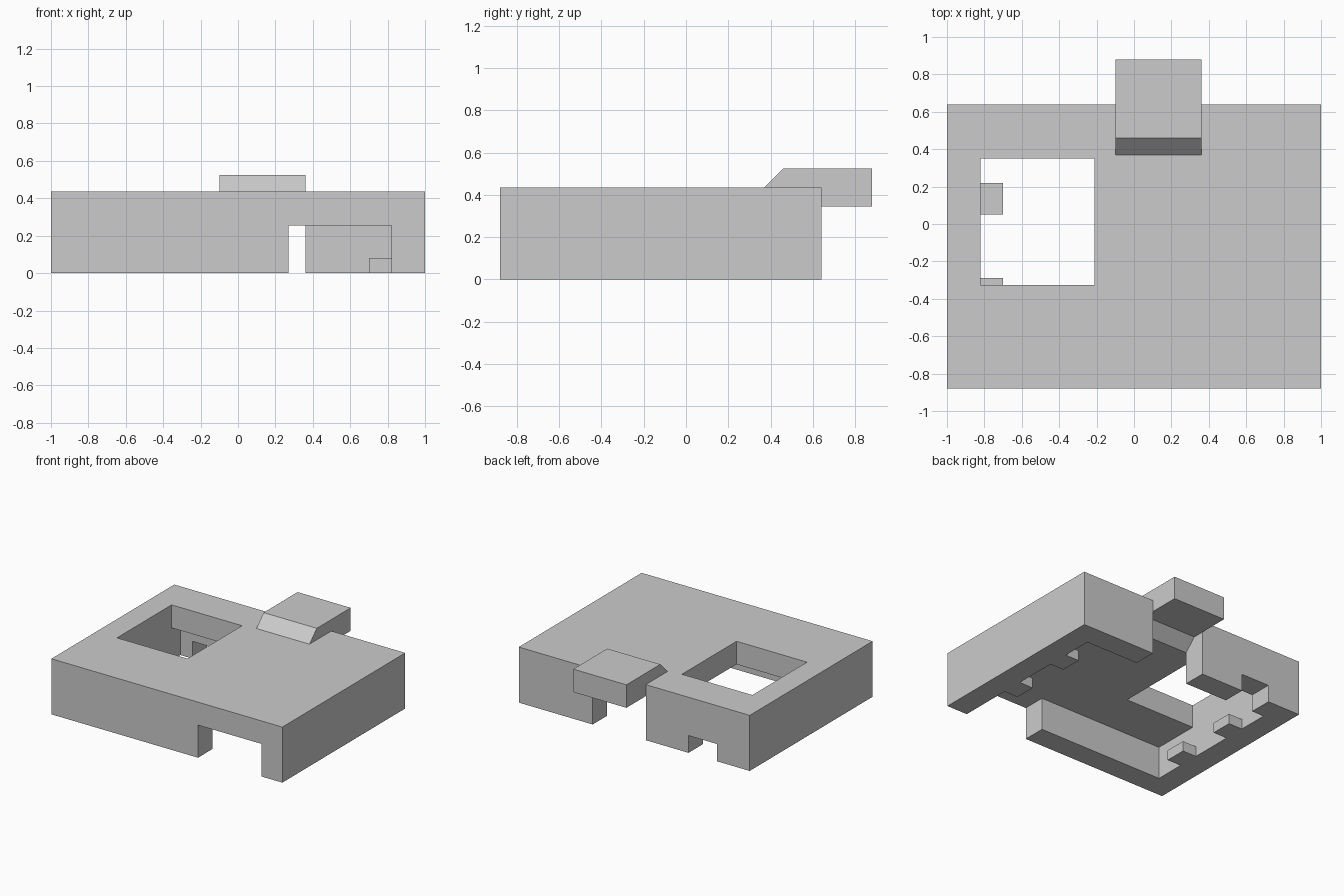
import bpy
from mathutils import Vector

old = bpy.data.objects.get("Cube")
if old:
    bpy.data.objects.remove(old, do_unlink=True)

grey = bpy.data.materials.new("light_grey")
grey.use_nodes = True
grey.diffuse_color = (0.6, 0.6, 0.6, 1)
grey.node_tree.nodes["Principled BSDF"].inputs["Base Color"].default_value = (0.6, 0.6, 0.6, 1)


def prism(name, profile, start, end, axis="z"):
    """Extrude a counter-clockwise xy profile along z, or a yz profile along x."""
    n = len(profile)
    place = (lambda p, h: (p[0], p[1], h)) if axis == "z" else (lambda p, h: (h, p[0], p[1]))
    verts = [Vector(place(p, h)) for h in (start, end) for p in profile]
    faces = [list(range(n))[::-1], list(range(n, 2 * n))]
    faces += [[i, (i + 1) % n, (i + 1) % n + n, i + n] for i in range(n)]
    mesh = bpy.data.meshes.new(name)
    mesh.from_pydata(verts, [], faces)
    mesh.materials.append(grey)
    obj = bpy.data.objects.new(name, mesh)
    bpy.context.collection.objects.link(obj)
    return obj


def box(name, x, y, z):
    return prism(name, [(x[0], y[0]), (x[1], y[0]), (x[1], y[1]), (x[0], y[1])], *z)


def combine(target, other, operation):
    """Apply an exact boolean and discard the second object."""
    mod = target.modifiers.new(operation.lower(), "BOOLEAN")
    mod.operation, mod.solver, mod.object = operation, "EXACT", other
    graph = bpy.context.evaluated_depsgraph_get()
    mesh = bpy.data.meshes.new_from_object(target.evaluated_get(graph))
    target.modifiers.clear()
    target.data = mesh
    bpy.data.objects.remove(other, do_unlink=True)


TOP, CEILING = 0.435, 0.255
IN_X, IN_FRONT, IN_BACK = 0.82, -0.70, 0.46
SLOT = (-0.10, 0.36)

# Main housing block
body = box("housing", (-1, 1), (-0.88, 0.64), (0, TOP))

# Underside cavity, running out through the front opening
cavity = prism("cavity_cutter", [
    (-IN_X, IN_FRONT), (0.27, IN_FRONT), (0.27, -1.2), (IN_X, -1.2),
    (IN_X, IN_BACK), (-IN_X, IN_BACK)], -0.3, CEILING)
combine(body, cavity, "DIFFERENCE")

# Window through the top, rear slot and small rear notch
for name, x, y, z in (
        ("window_cutter", (-IN_X, -0.21), (-0.325, 0.35), (0.1, 0.8)),
        ("slot_cutter", SLOT, (0.37, 1.2), (-0.3, 0.8)),
        ("notch_cutter", (-0.715, -0.47), (0.4, 1.2), (-0.3, 0.135))):
    combine(body, box(name, x, y, z), "DIFFERENCE")

# Raised rear tongue stepping up out of the top plate
tongue = prism("rear_tongue", [
    (0.37, CEILING), (0.46, CEILING), (0.55, 0.345), (0.88, 0.345),
    (0.88, 0.525), (0.46, 0.525), (0.37, TOP)], *SLOT, axis="x")
combine(body, tongue, "UNION")

# Small locating blocks along both inner side walls
for side, xs in (("left", (0.70, IN_X)), ("right", (-IN_X, -0.70))):
    for place, y in (("front", -0.46), ("back", 0.05)):
        box(f"{side}_{place}_block", xs, (y, y + 0.17), (0, 0.08))
